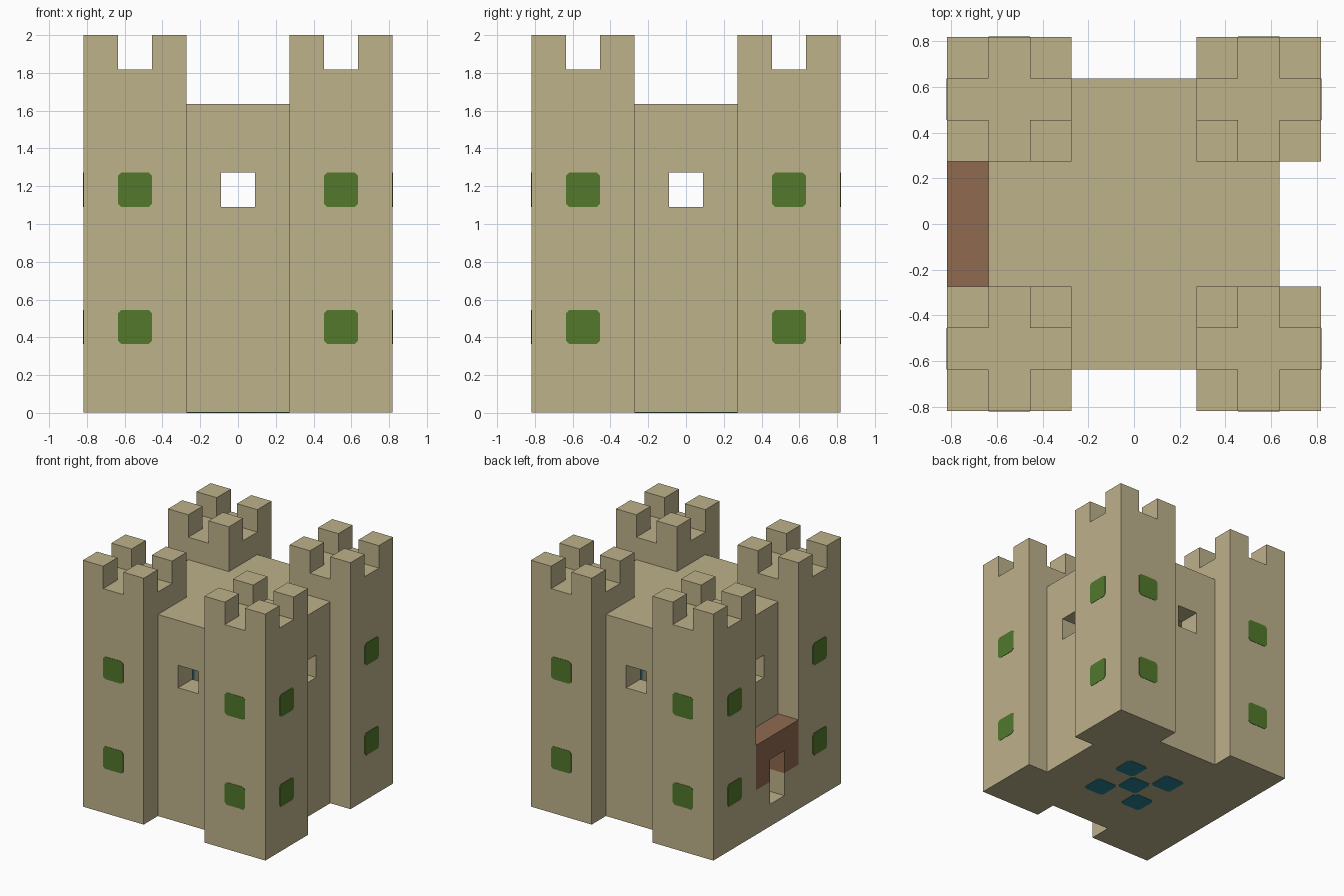
import bpy, bmesh
from mathutils import Vector

U = 1 / 11            # building block: the castle is 18 x 18 x 22 blocks
LIFT = 0.03           # walls start a hair up so the base plates lie at ground level

cube = bpy.data.objects.get("Cube")
if cube:
    bpy.data.objects.remove(cube, do_unlink=True)


def srgb(*rgb):
    lin = [(c / 255 / 12.92 if c < 11 else ((c / 255 + 0.055) / 1.055) ** 2.4) for c in rgb]
    return (*lin, 1)


def material(name, colour):
    m = bpy.data.materials.new(name)
    m.use_nodes = True
    m.diffuse_color = colour
    m.node_tree.nodes["Principled BSDF"].inputs["Base Color"].default_value = colour
    return m


SAND = material("sandstone", srgb(190, 178, 139))
GREEN = material("window_green", srgb(82, 120, 44))
BROWN = material("gate_brown", srgb(144, 106, 79))
TEAL = material("tile_teal", srgb(40, 128, 148))


def add_object(name, mesh, loc=(0, 0, 0)):
    ob = bpy.data.objects.new(name, mesh)
    ob.location = Vector(loc) * U
    bpy.context.scene.collection.objects.link(ob)
    return ob


def prism(name, outline, z0, z1, mat=SAND):
    """Extrude a flat outline (in blocks) from z0 to z1."""
    bm = bmesh.new()
    face = bm.faces.new([bm.verts.new((x * U, y * U, z0 * U)) for x, y in outline])
    top = bmesh.ops.extrude_face_region(bm, geom=[face])["geom"]
    bmesh.ops.translate(bm, vec=(0, 0, (z1 - z0) * U),
                        verts=[v for v in top if isinstance(v, bmesh.types.BMVert)])
    bmesh.ops.recalc_face_normals(bm, faces=bm.faces)
    mesh = bpy.data.meshes.new(name)
    bm.to_mesh(mesh)
    bm.free()
    mesh.materials.append(mat)
    return add_object(name, mesh)


def box(name, lo, hi, mat=SAND):
    outline = [(lo[0], lo[1]), (hi[0], lo[1]), (hi[0], hi[1]), (lo[0], hi[1])]
    return prism(name, outline, lo[2], hi[2], mat)


def cross(name, reach, arm, z0, z1):
    """Plus-shaped prism: arms of half width arm reaching out to reach."""
    outline = []
    x, y = 1, 0
    for _ in range(4):
        for along, side in ((reach, -arm), (reach, arm), (arm, arm)):
            outline.append((x * along - y * side, y * along + x * side))
        x, y = -y, x
    return prism(name, outline, z0, z1)


def cut(ob, *cutters):
    """Subtract the cutters from ob for good."""
    for c in cutters:
        c.hide_render = True
        mod = ob.modifiers.new("cut", "BOOLEAN")
        mod.operation, mod.solver, mod.object = "DIFFERENCE", "EXACT", c
    bpy.context.view_layer.update()
    graph = bpy.context.evaluated_depsgraph_get()
    mesh = bpy.data.meshes.new_from_object(ob.evaluated_get(graph))
    ob.modifiers.clear()
    ob.data = mesh
    mesh.materials.clear()
    return mesh


# Cutters shared by several parts
room = cross("room_cutter", 5, 2.98, 2, 16)
window_x = box("window_cutter_x", (-8, -1, 12), (8, 1, 14))
window_y = box("window_cutter_y", (-1, -8, 12), (1, 8, 14))
doorway = box("doorway_cutter", (-10, -1, 2), (-4, 1, 6))
notch_x = box("notch_cutter_x", (-4, -1, 20), (4, 1, 23))
notch_y = box("notch_cutter_y", (-1, -4, 20), (1, 4, 23))

# Central keep with its room, four windows and doorway
keep = cross("keep", 7, 3, LIFT, 18)
cut(keep, room, window_x, window_y, doorway).materials.append(SAND)

# Gatehouse: sandstone base under a brown arch
gate_base = box("gate_base", (-9, -3, LIFT), (-7, 3, 4))
cut(gate_base, doorway).materials.append(SAND)
gate_arch = box("gate_arch", (-9, -3, 4), (-7, 3, 8), BROWN)
cut(gate_arch, doorway).materials.append(BROWN)

# Four corner towers with notched battlements
tower = box("tower", (-3, -3, LIFT), (3, 3, 22))
tower_mesh = cut(tower, notch_x, notch_y)
tower_mesh.materials.append(SAND)
bpy.data.objects.remove(tower)
corners = [(x, y) for x in (-6, 6) for y in (-6, 6)]
for x, y in corners:
    name = ("front_" if y < 0 else "back_") + ("left" if x > 0 else "right") + "_tower"
    add_object(name, tower_mesh, (x, y, 0))

for c in (room, window_x, window_y, doorway, notch_x, notch_y):
    bpy.data.objects.remove(c)


# Thin square plates with clipped corners
def plate_mesh(name, mat):
    a, b = 1, 0.8
    outline = [(a, -b), (a, b), (b, a), (-b, a), (-a, b), (-a, -b), (-b, -a), (b, -a)]
    ob = prism(name, outline, -LIFT, LIFT, mat)
    mesh = ob.data
    bpy.data.objects.remove(ob)
    return mesh


window_mesh = plate_mesh("tower_window", GREEN)
tile_mesh = plate_mesh("tile", TEAL)


def plate(name, mesh, loc, normal):
    ob = add_object(name, mesh, loc)
    ob.rotation_euler = Vector(normal).to_track_quat("Z", "Y").to_euler()


# Two green windows on each outer face of every tower
for x, y in corners:
    for z in (5, 13):
        plate("tower_window", window_mesh, (x * 1.5, y, z), (x, 0, 0))
        plate("tower_window", window_mesh, (x, y * 1.5, z), (0, y, 0))

# Five-tile patterns under the base and on the room walls
for a, b in [(0, 0)] + [(i, j) for i in (-2, 2) for j in (-2, 2)]:
    plate("base_tile", tile_mesh, (a, b, LIFT), (0, 0, -1))
    for s in (-1, 1):
        plate("room_tile", tile_mesh, (5 * s, a, 9 + b), (-s, 0, 0))
        plate("room_tile", tile_mesh, (a, 5 * s, 9 + b), (0, -s, 0))
